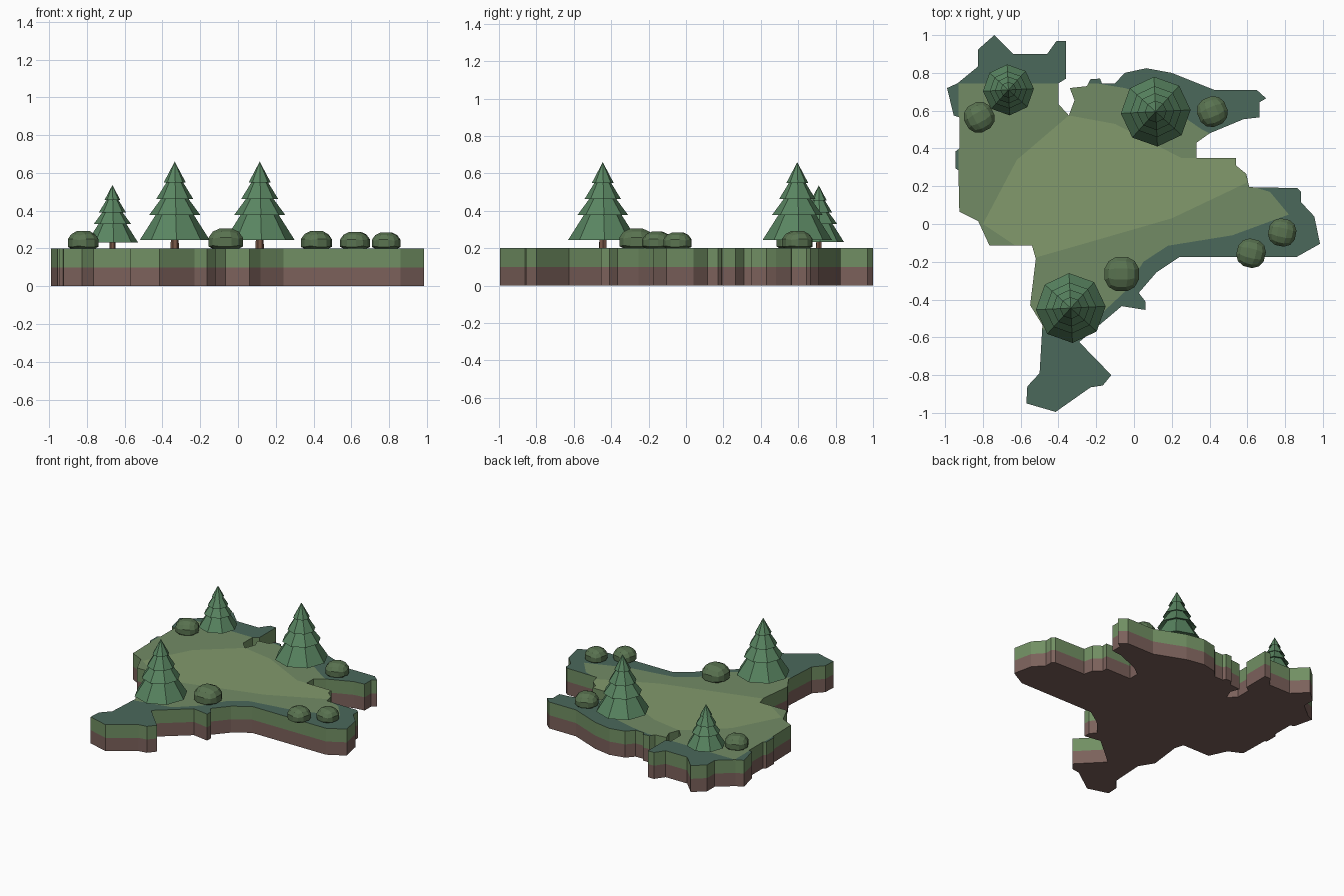
import bpy, bmesh, math
from mathutils import Vector, Matrix
from mathutils.geometry import delaunay_2d_cdt

if "Cube" in bpy.data.objects:
    bpy.data.objects.remove(bpy.data.objects["Cube"])


def mat(name, rgb):
    m = bpy.data.materials.new(name)
    m.diffuse_color = (*rgb, 1)
    m.use_nodes = True
    m.node_tree.nodes["Principled BSDF"].inputs["Base Color"].default_value = m.diffuse_color
    return m


SIDE = mat("grass_side", (0.165, 0.275, 0.125))
SHORE = mat("shore_grass", (0.07, 0.14, 0.105))
MID = mat("mid_grass", (0.17, 0.26, 0.13))
LIGHT = mat("light_grass", (0.225, 0.32, 0.15))
SOIL = mat("soil", (0.2, 0.12, 0.105))
LEAF = mat("pine_green", (0.1, 0.235, 0.12))
BARK = mat("bark", (0.2, 0.1, 0.065))
BUSH = mat("bush_green", (0.1, 0.17, 0.08))


def make(name, verts, faces, mats, idx=None):
    me = bpy.data.meshes.new(name)
    me.from_pydata(verts, [], faces)
    for m in mats:
        me.materials.append(m)
    if idx:
        me.polygons.foreach_set("material_index", idx)
    me.update()
    ob = bpy.data.objects.new(name, me)
    bpy.context.collection.objects.link(ob)
    return ob


# Coastline, clockwise from the north-west tip
COAST = [(-.74, 1), (-.64, .9), (-.46, .9), (-.41, .97), (-.36, .97), (-.36, .77), (-.4, .745),
         (-.4, .635), (-.345, .575), (-.315, .655), (-.34, .72), (-.25, .73), (-.23, .767),
         (-.18, .77), (-.17, .745), (-.1, .745), (-.05, .8), (.065, .825), (.2, .8), (.425, .71),
         (.65, .71), (.7, .665), (.665, .645), (.665, .565), (.58, .555), (.4, .48), (.33, .43),
         (.33, .35), (.54, .35), (.54, .31), (.595, .265), (.61, .195), (.865, .19), (.885, .17),
         (.885, .115), (.955, .04), (.985, -.105), (.86, -.175), (.24, -.175), (.12, -.255),
         (.025, -.365), (.06, -.41), (.06, -.455), (-.065, -.435), (-.29, -.625), (-.12, -.8),
         (-.165, -.855), (-.23, -.865), (-.415, -.995), (-.57, -.95), (-.565, -.86), (-.5, -.79),
         (-.485, -.535), (-.55, -.43), (-.52, -.185), (-.54, -.115), (-.765, -.115), (-.825, .015),
         (-.925, .065), (-.93, .285), (-.945, .295), (-.945, .385), (-.925, .4), (-.925, .565),
         (-.955, .575), (-.99, .72), (-.935, .745), (-.825, .835), (-.825, .925)]
# Colour regions of the flat top
MID_AREA = [(-.93, .745), (-.2, .745), (-.05, .72), (.1, .68), (.36, .5), (.56, .4), (.62, .2),
            (.72, .17), (.82, .05), (.52, -.06), (.18, -.115), (.05, -.2), (-.05, -.36),
            (-.2, -.5), (-.48, -.56), (-.7, -.4), (-.93, -.2)]
LIGHT_AREA = [(-.345, .575), (-.1, .53), (.25, .35), (.56, .35), (.6, .22), (.2, .03),
              (-.25, -.1), (-.53, -.18), (-.8, 0), (-.62, .34)]
coast = COAST[::-1]
n = len(coast)


def wall(z0, z1):
    verts = [(x, y, z0) for x, y in coast] + [(x, y, z1) for x, y in coast]
    faces = [(i, (i + 1) % n, n + (i + 1) % n, n + i) for i in range(n)]
    return verts, faces


# Soil layer with closed underside
v, f = wall(0, 0.1)
make("soil_layer", v, f + [tuple(range(n))[::-1]], [SOIL])

# Grass layer sides
v, f = wall(0.1, 0.2)
make("grass_side", v, f, [SIDE])

# Grass top, split into its colour regions
pts, loops = [], []
for poly in (coast, MID_AREA[::-1], LIGHT_AREA[::-1]):
    loops.append(list(range(len(pts), len(pts) + len(poly))))
    pts += [Vector(p) for p in poly]
res = delaunay_2d_cdt(pts, [], loops, 1, 1e-5, True)
faces, idx = [], []
for face, src in zip(res[2], res[5]):
    if 0 in src:
        faces.append(list(face))
        idx.append(max(src))
make("grass_top", [(p.x, p.y, 0.2) for p in res[0]], faces, [SHORE, MID, LIGHT], idx)


def lathe(name, profile, sides, m, loc, scale=1, turn=0.05):
    verts, rings, faces = [], [], []
    for r, z in profile:
        k = 1 if r == 0 else sides
        rings.append(list(range(len(verts), len(verts) + k)))
        for i in range(k):
            a = turn + 2 * math.pi * i / sides
            verts.append((r * math.cos(a), r * math.sin(a), z))
    for a, b in zip(rings, rings[1:]):
        for i in range(sides):
            j = (i + 1) % sides
            quad = [a[i % len(a)], a[j % len(a)], b[j % len(b)], b[i % len(b)]]
            faces.append(list(dict.fromkeys(quad)))
    ob = make(name, verts, faces, [m])
    ob.location = loc
    ob.scale = (scale,) * 3
    return ob


# Pines: four stacked skirts on a short trunk
SKIRTS = [(0, .075), (.185, .045), (.09, .195), (.135, .178), (.06, .28), (.098, .262),
          (.035, .365), (.058, .35), (0, .46)]
TRUNK = [(0, 0), (.022, 0), (.02, .08), (0, .08)]
for i, (x, y, s) in enumerate([(-.335, -.445, 1), (.115, .595, 1), (-.665, .71, .73)]):
    lathe(f"pine_leaves_{i + 1}", SKIRTS, 8, LEAF, (x, y, .2), s)
    lathe(f"pine_trunk_{i + 1}", TRUNK, 6, BARK, (x, y, .2), s)

# Bushes: flattened cube-spheres with a flat base
for i, (x, y, r, turn) in enumerate([(-.82, .565, .086, .5), (.415, .595, .086, .4),
                                     (.785, -.045, .08, -.2), (.62, -.155, .083, -.25),
                                     (-.065, -.265, .1, 0)]):
    bm = bmesh.new()
    bmesh.ops.create_cube(bm, size=2)
    bmesh.ops.subdivide_edges(bm, edges=bm.edges[:], cuts=2, use_grid_fill=True)
    for p in bm.verts:
        p.co = p.co.normalized() * r
        p.co.z = max(p.co.z * .8 + .35 * r, 0)
    bmesh.ops.remove_doubles(bm, verts=bm.verts[:], dist=1e-4)
    bmesh.ops.transform(bm, verts=bm.verts[:],
                        matrix=Matrix.Translation((x, y, .199)) @ Matrix.Rotation(turn, 4, 'Z'))
    ob = make(f"bush_{i + 1}", [], [], [BUSH])
    bm.to_mesh(ob.data)
    bm.free()
